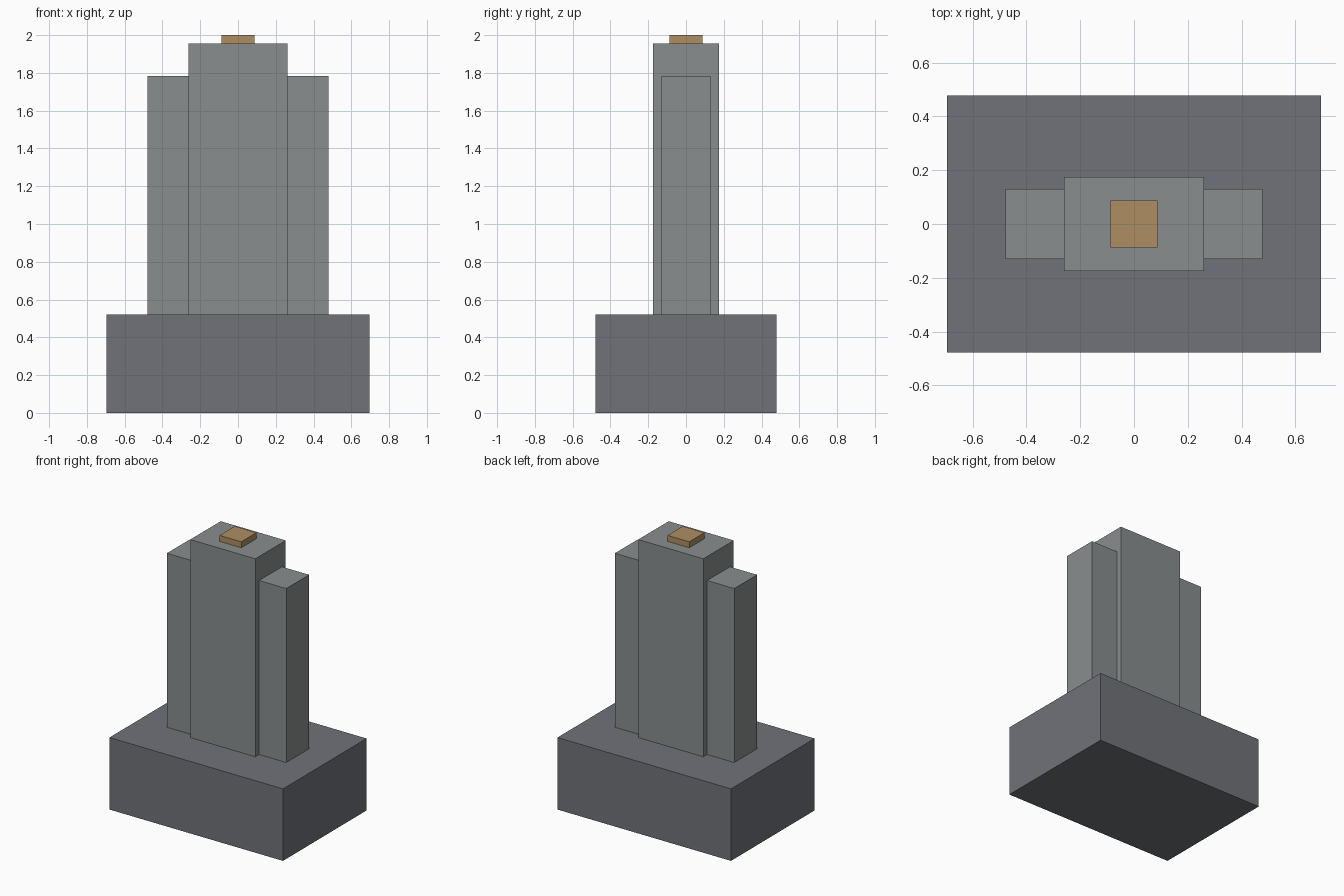
import bpy

if "Cube" in bpy.data.objects:
    bpy.data.objects.remove(bpy.data.objects["Cube"])

U = 2 / 23  # grid module: the model is 23 modules tall


def material(name, rgb):
    mat = bpy.data.materials.new(name)
    mat.diffuse_color = (*rgb, 1)
    mat.use_nodes = True
    mat.node_tree.nodes["Principled BSDF"].inputs["Base Color"].default_value = mat.diffuse_color
    return mat


def block(name, x, half_x, half_y, z0, z1, mat):
    """Box given in modules: centre x, half sizes, bottom and top."""
    bpy.ops.mesh.primitive_cube_add(size=2, location=(x * U, 0, (z0 + z1) / 2 * U))
    ob = bpy.context.object
    ob.name = name
    ob.scale = (half_x * U, half_y * U, (z1 - z0) / 2 * U)
    bpy.ops.object.transform_apply(location=False, rotation=False, scale=True)
    ob.data.materials.append(mat)
    return ob


dark = material("dark_stone", (0.16, 0.17, 0.19))
stone = material("stone", (0.25, 0.27, 0.27))
bronze = material("bronze", (0.42, 0.27, 0.12))

# Plinth, central slab and cap
block("plinth", 0, 8, 5.5, 0, 6, dark)
block("central_slab", 0, 3, 2, 6, 22.5, stone)
block("cap", 0, 1, 1, 22.5, 23, bronze)

# Lower wings on both sides of the slab
for side, sx in (("left", -1), ("right", 1)):
    block(f"{side}_wing", sx * 4.25, 1.25, 1.5, 6, 20.5, stone)
